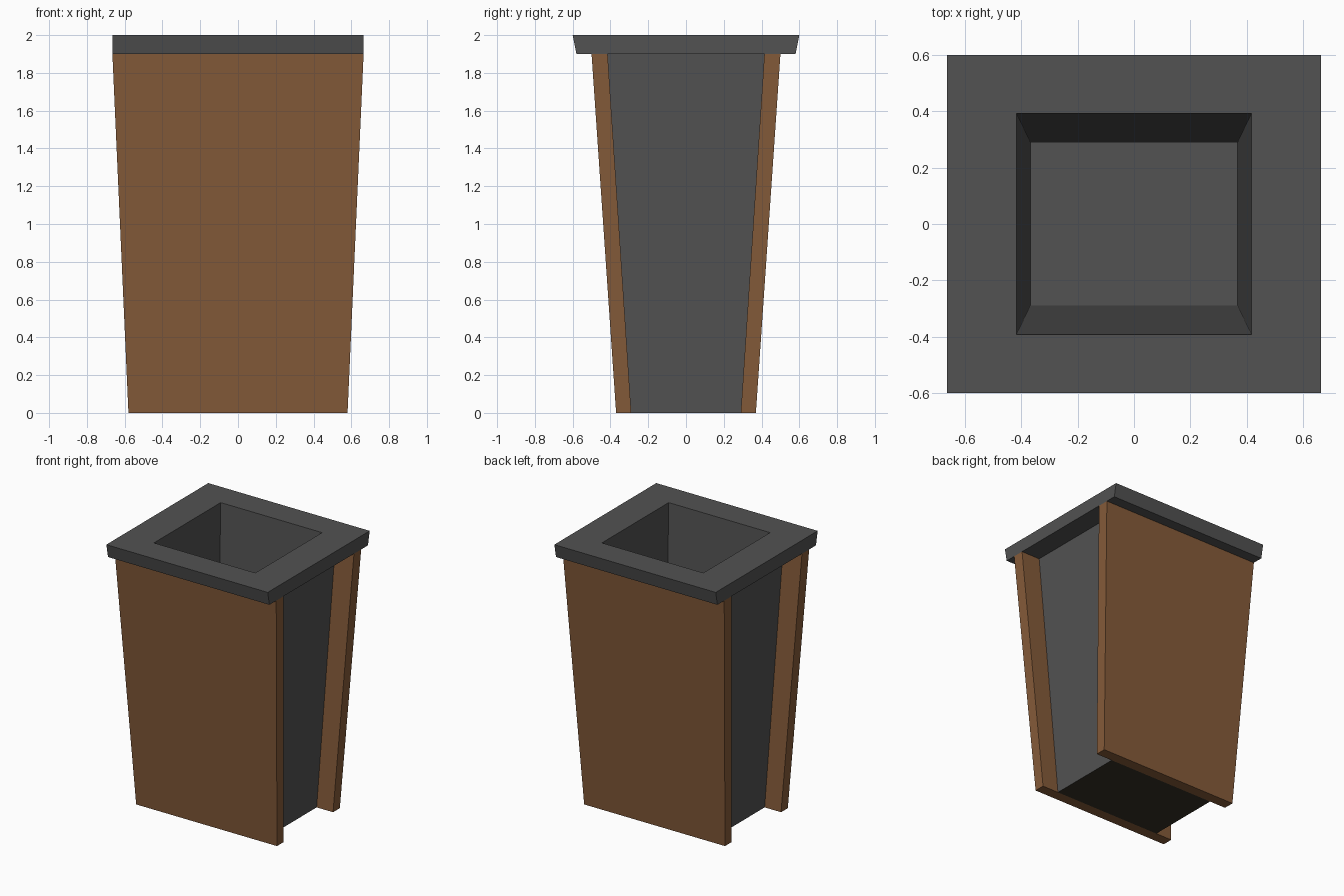
import bpy
import bmesh

if "Cube" in bpy.data.objects:
    bpy.data.objects.remove(bpy.data.objects["Cube"])


def material(name, rgb):
    m = bpy.data.materials.new(name)
    m.diffuse_color = (*rgb, 1)
    m.use_nodes = True
    m.node_tree.nodes["Principled BSDF"].inputs["Base Color"].default_value = m.diffuse_color
    return m


wood = material("brown wood", (0.235, 0.105, 0.041))
grey = material("dark grey metal", (0.084, 0.084, 0.084))
dark = material("dark underside", (0.036, 0.029, 0.018))


def loft(name, rings, mats, cap_start=False, cap_end=False):
    """Bridge rectangular rings (x0, x1, y0, y1, z) into one flat-faced object."""
    bm = bmesh.new()
    loops = [[bm.verts.new(p) for p in ((x0, y0, z), (x1, y0, z), (x1, y1, z), (x0, y1, z))]
             for x0, x1, y0, y1, z in rings]
    for a, b in zip(loops, loops[1:]):
        for i in range(4):
            j = (i + 1) % 4
            bm.faces.new((a[i], a[j], b[j], b[i]))
    if cap_start:
        # the last material colours the underside when there are two
        bm.faces.new(loops[0][::-1]).material_index = len(mats) - 1
    if cap_end:
        bm.faces.new(loops[-1])
    mesh = bpy.data.meshes.new(name)
    bm.to_mesh(mesh)
    bm.free()
    for m in mats:
        mesh.materials.append(m)
    ob = bpy.data.objects.new(name, mesh)
    bpy.context.collection.objects.link(ob)
    return ob


def centred(x, y, z):
    return (-x, x, -y, y, z)


# Outer bin body, recessed between the panels, with a dark bottom
loft("bin_body", [centred(0.445, 0.29, 0), centred(0.51, 0.415, 1.9)],
     [grey, dark], cap_start=True)

# Flared rim running over into the tapered inner cavity and its floor
loft("rim_and_liner",
     [centred(0.51, 0.415, 1.9), centred(0.665, 0.58, 1.9), centred(0.665, 0.60, 2.0),
      centred(0.418, 0.393, 2.0), centred(0.368, 0.289, 0.45)],
     [grey], cap_end=True)

# Leaning wood panels on the front and back
for name, s in (("front_panel", -1), ("back_panel", 1)):
    def ring(x, inner, outer, z):
        y0, y1 = sorted((s * inner, s * outer))
        return (-x, x, y0, y1, z)
    loft(name, [ring(0.58, 0.29, 0.37, 0), ring(0.665, 0.415, 0.50, 1.9)],
         [wood], cap_start=True, cap_end=True)
